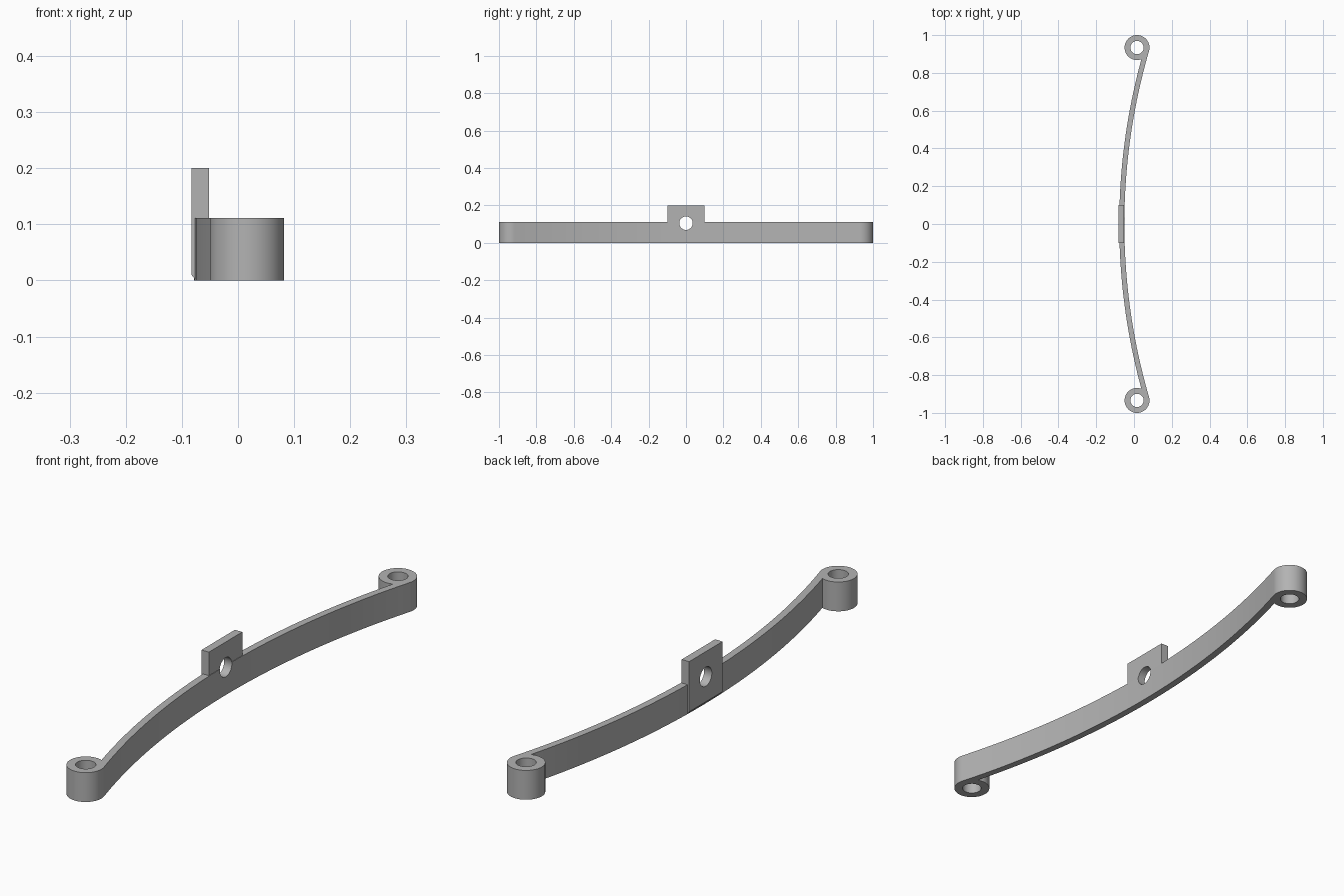
import bpy, bmesh, math
from mathutils import Vector

if "Cube" in bpy.data.objects:
    bpy.data.objects.remove(bpy.data.objects["Cube"])

HEIGHT = 0.111                  # strip and eye height
EYE = Vector((0.016, 0.934))    # centre of the rear eye
EYE_R, HOLE_R = 0.066, 0.035
THICK = 0.027                   # strip thickness
INNER_X = -0.051                # inner strip face at the middle

steel = bpy.data.materials.new("grey steel")
steel.diffuse_color = (0.45, 0.45, 0.45, 1)
steel.use_nodes = True
steel.node_tree.nodes["Principled BSDF"].inputs["Base Color"].default_value = steel.diffuse_color


def extrude(name, points, direction):
    """Closed solid from a planar outline pushed along direction."""
    bm = bmesh.new()
    face = bm.faces.new([bm.verts.new(p) for p in points])
    new = bmesh.ops.extrude_face_region(bm, geom=[face])["geom"]
    bmesh.ops.translate(bm, vec=direction,
                        verts=[v for v in new if isinstance(v, bmesh.types.BMVert)])
    bmesh.ops.recalc_face_normals(bm, faces=bm.faces)
    mesh = bpy.data.meshes.new(name)
    bm.to_mesh(mesh)
    bm.free()
    mesh.materials.append(steel)
    obj = bpy.data.objects.new(name, mesh)
    bpy.context.collection.objects.link(obj)
    return obj


def cutter(name, location, radius, rotation=(0, 0, 0)):
    bpy.ops.mesh.primitive_cylinder_add(vertices=48, radius=radius, depth=0.5,
                                        location=location, rotation=rotation)
    obj = bpy.context.object
    obj.name = name
    obj.data.materials.append(steel)
    return obj


def cut(obj, tools):
    for tool in tools:
        mod = obj.modifiers.new("hole", 'BOOLEAN')
        mod.operation, mod.solver, mod.object = 'DIFFERENCE', 'EXACT', tool
        bpy.context.view_layer.objects.active = obj
        bpy.ops.object.modifier_apply(modifier=mod.name)


# Arc radius that makes the inner strip face tangent to the eyes
dx = EYE.x - INNER_X
R = (dx * dx + EYE.y ** 2 - EYE_R ** 2) / (2 * (EYE_R + dx))
C = Vector((INNER_X + R, 0))


def on_arc(radius, a):
    return Vector((C.x - radius * math.cos(a), radius * math.sin(a)))


def on_eye(a):
    return EYE + EYE_R * Vector((math.cos(a), math.sin(a)))


# Rear half outline: inner arc, round the eye, outer arc back to the middle
to_c = C - EYE
phi = math.atan2(to_c.y, to_c.x)
d = to_c.length
beta = math.acos((d * d + EYE_R ** 2 - (R + THICK) ** 2) / (2 * d * EYE_R))
join = on_eye(phi - beta)
end_in, end_out = -phi, math.atan2(join.y, C.x - join.x)
N, M = 24, 48
half = [on_arc(R, end_in * i / N) for i in range(N)]
half += [on_eye(phi + (2 * math.pi - beta) * i / M) for i in range(M)]
half += [on_arc(R + THICK, end_out * (1 - i / N)) for i in range(N + 1)]
outline = half + [Vector((p.x, -p.y)) for p in reversed(half[1:-1])]
strip = extrude("curved_strip", [(p.x, p.y, 0) for p in outline], (0, 0, HEIGHT))

# Flat mounting tab with a chamfered lower outer edge
profile = [(-0.083, 0.01), (-0.075, 0), (-0.052, 0), (-0.052, 0.2), (-0.083, 0.2)]
tab = extrude("mounting_tab", [(x, -0.1, z) for x, z in profile], (0, 0.2, 0))

# Eye holes and the bolt hole through tab and strip
eyes = [cutter("eye_cutter", (EYE.x, s * EYE.y, 0.05), HOLE_R) for s in (1, -1)]
bolt = cutter("bolt_cutter", (-0.06, 0, 0.105), 0.036, (0, math.pi / 2, 0))
cut(strip, eyes + [bolt])
cut(tab, [bolt])
for tool in eyes + [bolt]:
    bpy.data.objects.remove(tool)

for obj in (strip, tab):
    bpy.ops.object.select_all(action='DESELECT')
    obj.select_set(True)
    bpy.context.view_layer.objects.active = obj
    bpy.ops.object.shade_smooth_by_angle(angle=math.radians(30))
